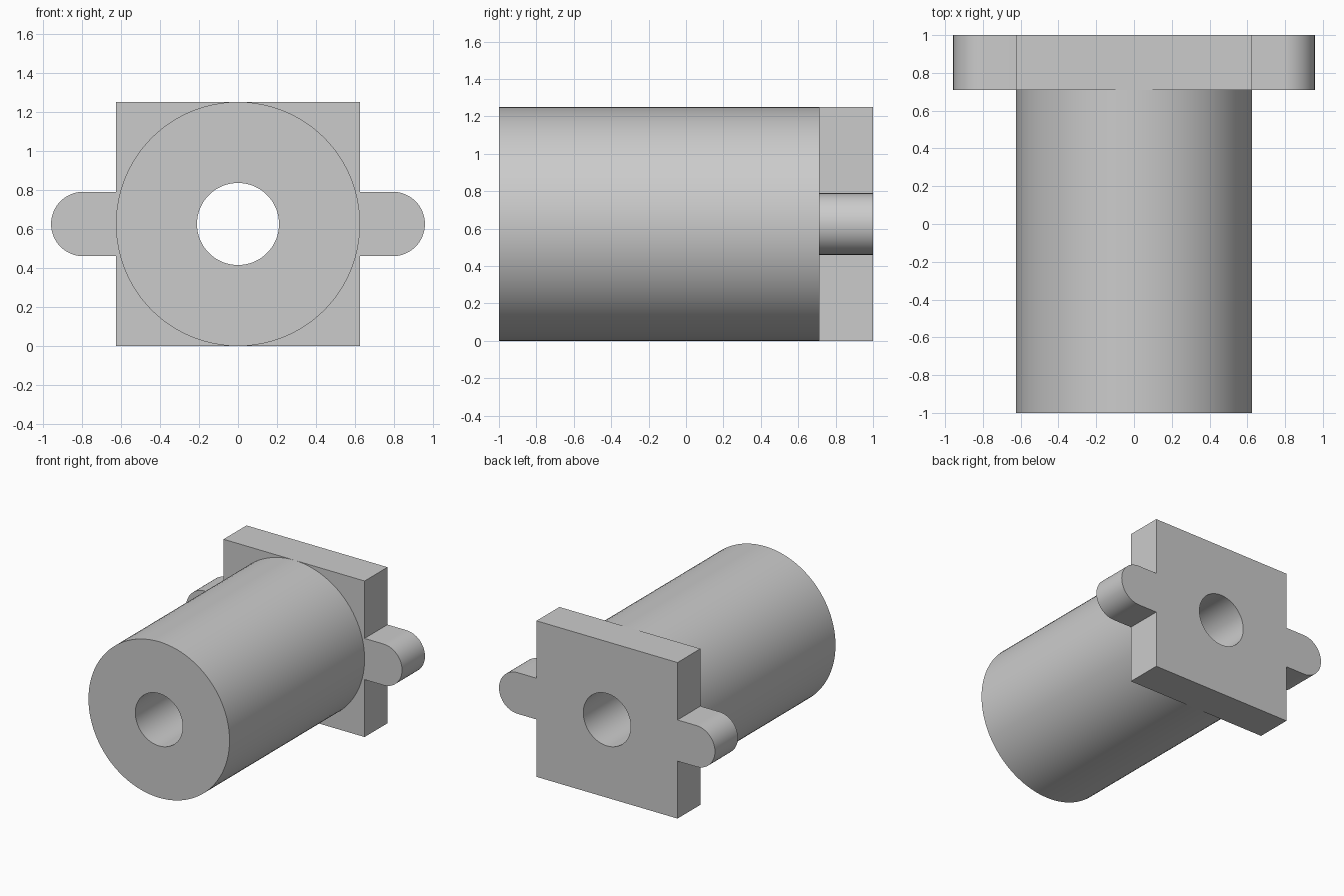
import bpy
import bmesh
from math import cos, sin, pi, radians

cube = bpy.data.objects.get("Cube")
if cube:
    bpy.data.objects.remove(cube, do_unlink=True)

HALF = 0.625          # half size of the flange, barrel radius and axis height
BORE = 0.21
LUG_R = 0.165
LUG_X = 0.957 - LUG_R
FRONT, SEAT, BACK = -1.0, 0.71, 1.0

grey = bpy.data.materials.new("plain grey")
grey.use_nodes = True
grey.diffuse_color = (0.6, 0.6, 0.6, 1)
grey.node_tree.nodes["Principled BSDF"].inputs["Base Color"].default_value = (0.6, 0.6, 0.6, 1)


def arc(cx, radius, start, end, steps):
    """Points along an arc about (cx, axis height)."""
    angles = [start + (end - start) * i / steps for i in range(steps + 1)]
    return [(cx + radius * cos(a), HALF + radius * sin(a)) for a in angles]


def circle(radius, steps=96):
    return arc(0, radius, 0, 2 * pi, steps)[:-1]


def extruded(name, loops, y0, y1):
    """Fill an outline with its hole and extrude it along y."""
    bm = bmesh.new()
    edges = []
    for loop in loops:
        verts = [bm.verts.new((x, y0, z)) for x, z in loop]
        edges += [bm.edges.new((v, verts[i - 1])) for i, v in enumerate(verts)]
    bmesh.ops.triangle_fill(bm, edges=edges, use_beauty=True, normal=(0, -1, 0))
    result = bmesh.ops.extrude_face_region(bm, geom=bm.faces[:])
    moved = [g for g in result["geom"] if isinstance(g, bmesh.types.BMVert)]
    bmesh.ops.translate(bm, verts=moved, vec=(0, y1 - y0, 0))
    bmesh.ops.recalc_face_normals(bm, faces=bm.faces[:])
    mesh = bpy.data.meshes.new(name)
    bm.to_mesh(mesh)
    bm.free()
    mesh.materials.append(grey)
    obj = bpy.data.objects.new(name, mesh)
    bpy.context.collection.objects.link(obj)
    bpy.ops.object.select_all(action='DESELECT')
    obj.select_set(True)
    bpy.context.view_layer.objects.active = obj
    bpy.ops.object.shade_smooth_by_angle(angle=radians(30))
    return obj


# Barrel with a through bore
extruded("barrel", [circle(HALF), circle(BORE)], FRONT, SEAT)

# Square flange with a rounded lug on each side, half outline turned about the axis
half_outline = ([(HALF, 0), (HALF, HALF - LUG_R)]
                + arc(LUG_X, LUG_R, -pi / 2, pi / 2, 32)
                + [(HALF, HALF + LUG_R), (HALF, 2 * HALF)])
outline = half_outline + [(-x, 2 * HALF - z) for x, z in half_outline]
extruded("flange_with_lugs", [outline, circle(BORE)], SEAT, BACK)
